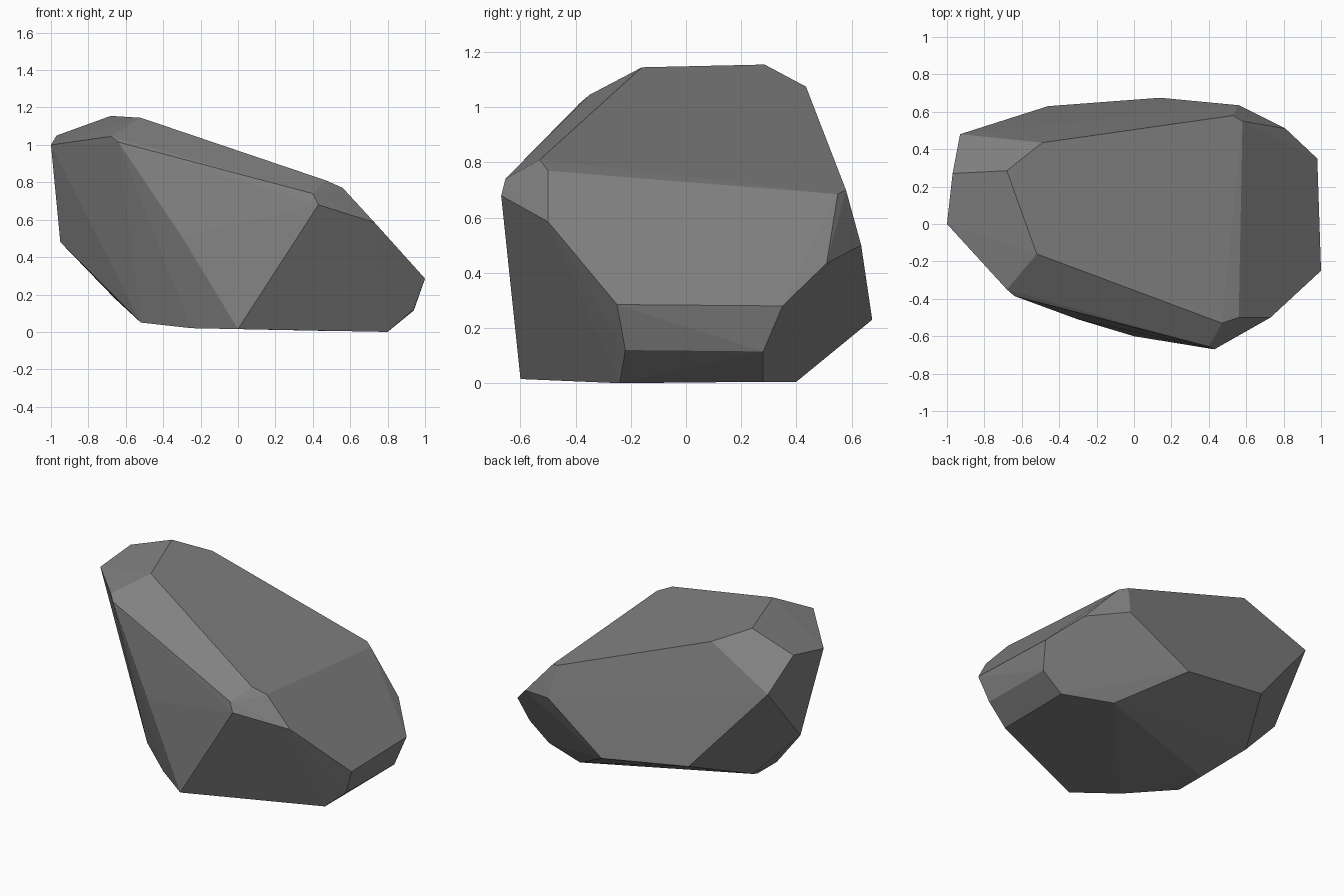
import bpy
import bmesh
from math import radians

# Remove the default cube
default_cube = bpy.data.objects.get("Cube")
if default_cube:
    bpy.data.objects.remove(default_cube, do_unlink=True)


def make_material(name, color):
    material = bpy.data.materials.new(name)
    material.use_nodes = True
    material.diffuse_color = color
    shader = material.node_tree.nodes["Principled BSDF"]
    shader.inputs["Base Color"].default_value = color
    shader.inputs["Roughness"].default_value = 0.9
    return material


def make_boulder(name, outlines, material):
    """Wrap a convex faceted shell around the corner points of all outlines."""
    bm = bmesh.new()
    for outline in outlines:
        for corner in outline:
            bm.verts.new(corner)
    hull = bmesh.ops.convex_hull(bm, input=bm.verts, use_existing_faces=False)
    # Drop any corner that ended up inside the shell
    loose = [v for v in bm.verts if not v.link_faces]
    bmesh.ops.delete(bm, geom=loose, context="VERTS")
    # Merge nearly coplanar triangles into broad chiselled facets
    bmesh.ops.dissolve_limit(bm, angle_limit=radians(1.5),
                             verts=bm.verts, edges=bm.edges)
    bmesh.ops.recalc_face_normals(bm, faces=bm.faces)
    # Stand the rock on the ground
    lowest = min(v.co.z for v in bm.verts)
    bmesh.ops.translate(bm, verts=bm.verts, vec=(0, 0, -lowest))
    mesh = bpy.data.meshes.new(name)
    bm.to_mesh(mesh)
    bm.free()
    mesh.materials.append(material)
    boulder = bpy.data.objects.new(name, mesh)
    bpy.context.collection.objects.link(boulder)
    return boulder


# Underside resting on the ground
base = [(0, -.6, .015), (.8, -.24, 0), (.8, .28, .005), (.49, .4, .005),
        (-.52, 0, .05), (-.52, -.2, .05), (-.25, -.42, .02)]

# Blunt low end
low_end = [(.94, -.22, .12), (.94, .28, .115),
           (1, -.25, .285), (.98, .35, .28),
           (.73, -.5, .585), (.81, .51, .435)]

# Broad rear wall
rear_wall = [(.14, .675, .23), (-.46, .63, .32), (.56, .635, .5),
             (-.93, .48, .86)]

# Front ridge and its chipped corner
front_ridge = [(.43, -.67, .68), (.4, -.655, .74), (-.3, -.51, .51),
               (-.64, -.385, 1.015)]

# Sloping top plane
top_plane = [(.47, -.53, .81), (.56, -.5, .77), (.58, .55, .685),
             (.53, .58, .7), (-.49, .435, 1.075), (-.52, -.16, 1.145)]

# Raised overhanging end
high_end = [(-.68, .285, 1.155), (-.68, -.35, 1.045), (-.97, .27, 1.05),
            (-1, 0, 1), (-.95, .17, .48), (-.66, .25, .18)]

stone_grey = make_material("stone grey", (.22, .22, .22, 1))
make_boulder("boulder",
             [base, low_end, rear_wall, front_ridge, top_plane, high_end],
             stone_grey)
